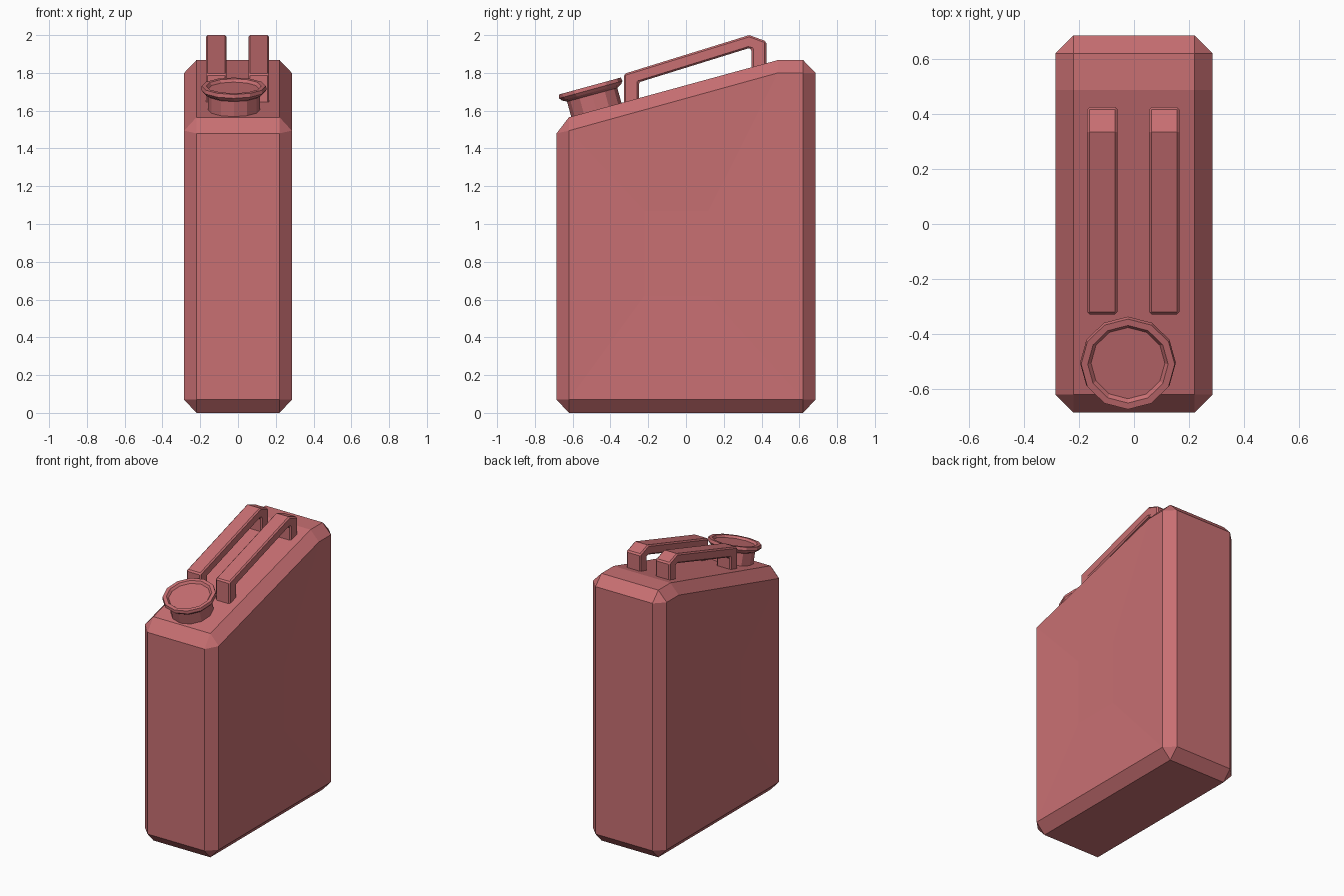
import bpy, bmesh, math
from mathutils import Matrix, Vector

cube = bpy.data.objects.get("Cube")
if cube:
    bpy.data.objects.remove(cube, do_unlink=True)

COLOUR = (0.58, 0.16, 0.17, 1.0)
red = bpy.data.materials.new("faded red")
red.use_nodes = True
red.diffuse_color = COLOUR
red.node_tree.nodes["Principled BSDF"].inputs["Base Color"].default_value = COLOUR


def add_object(name, bm):
    bmesh.ops.recalc_face_normals(bm, faces=bm.faces)
    mesh = bpy.data.meshes.new(name)
    bm.to_mesh(mesh)
    bm.free()
    mesh.materials.append(red)
    obj = bpy.data.objects.new(name, mesh)
    bpy.context.collection.objects.link(obj)
    return obj


# Chamfered can body: full outline near the middle, smaller outline on the sides
HALF, FLAT = 0.285, 0.22
outline = [(-0.62, 0), (0.62, 0), (0.62, 1.868), (0.487, 1.868), (-0.62, 1.565)]
side = [(-0.62, 0.07), (0.62, 0.07), (0.62, 1.80), (0.487, 1.80), (-0.62, 1.494)]
ends = [(-0.685, 0.07), (0.685, 0.07), (0.685, 1.80), (-0.685, 1.48)]
bm = bmesh.new()
for s in (-1, 1):
    for y, z in outline + ends:
        bm.verts.new((s * FLAT, y, z))
    for y, z in side:
        bm.verts.new((s * HALF, y, z))
bmesh.ops.convex_hull(bm, input=bm.verts[:])
bmesh.ops.dissolve_limit(bm, angle_limit=math.radians(4), verts=bm.verts[:], edges=bm.edges[:])

# Shallow dished panel on each side
panel = [(-0.22, 0.62), (0.12, 0.62), (0.12, 1.07), (-0.22, 1.07)]
flat_sides = [f for f in bm.faces if abs(f.normal.x) > 0.99]
bmesh.ops.delete(bm, geom=flat_sides, context='FACES_ONLY')
for s in (-1, 1):
    rim = [min(bm.verts, key=lambda v: (v.co - Vector((s * HALF, y, z))).length) for y, z in side]
    dish = [bm.verts.new((s * (HALF - 0.012), y, z)) for y, z in panel]
    bm.faces.new(dish)
    bm.faces.new((rim[0], rim[1], dish[1], dish[0]))
    bm.faces.new((rim[1], rim[2], rim[3], dish[2], dish[1]))
    bm.faces.new((rim[3], rim[4], dish[3], dish[2]))
    bm.faces.new((rim[4], rim[0], dish[0], dish[3]))
add_object("can_body", bm)

# Tilted twelve-sided spout with a flared lip and a sunken lid
SIDES = 12
tilt = math.atan2(1.868 - 1.565, 0.487 + 0.62)
profile = [(0.138, -0.03), (0.138, 0.082), (0.162, 0.095), (0.174, 0.11),
           (0.170, 0.13), (0.146, 0.13), (0.134, 0.115)]
bm = bmesh.new()
rings = []
for r, h in profile:
    angles = [math.tau * i / SIDES for i in range(SIDES)]
    rings.append([bm.verts.new((r * math.cos(a), r * math.sin(a), h)) for a in angles])
for low, high in zip(rings, rings[1:]):
    for i in range(SIDES):
        j = (i + 1) % SIDES
        bm.faces.new((low[i], low[j], high[j], high[i]))
bm.faces.new(rings[0])
bm.faces.new(rings[-1])
spout = Matrix.Translation((-0.022, -0.475, 1.605)) @ Matrix.Rotation(tilt, 4, 'X')
bm.transform(spout)
add_object("spout", bm)

# Pair of carrying handles
handle = [(-0.328, 1.62), (-0.328, 1.795), (0.335, 2.0), (0.425, 1.967), (0.425, 1.75),
          (0.348, 1.75), (0.348, 1.925), (0.33, 1.93), (-0.25, 1.75), (-0.25, 1.62)]
for name, x0 in (("right_handle", -0.17), ("left_handle", 0.055)):
    bm = bmesh.new()
    face = bm.faces.new([bm.verts.new((x0, y, z)) for y, z in handle])
    extruded = bmesh.ops.extrude_face_region(bm, geom=[face])["geom"]
    moved = [g for g in extruded if isinstance(g, bmesh.types.BMVert)]
    bmesh.ops.translate(bm, verts=moved, vec=(0.11, 0, 0))
    obj = add_object(name, bm)
    bevel = obj.modifiers.new("edge_bevel", 'BEVEL')
    bevel.width = 0.009
    bevel.segments = 1
    bevel.limit_method = 'ANGLE'
    bevel.angle_limit = math.radians(60)
